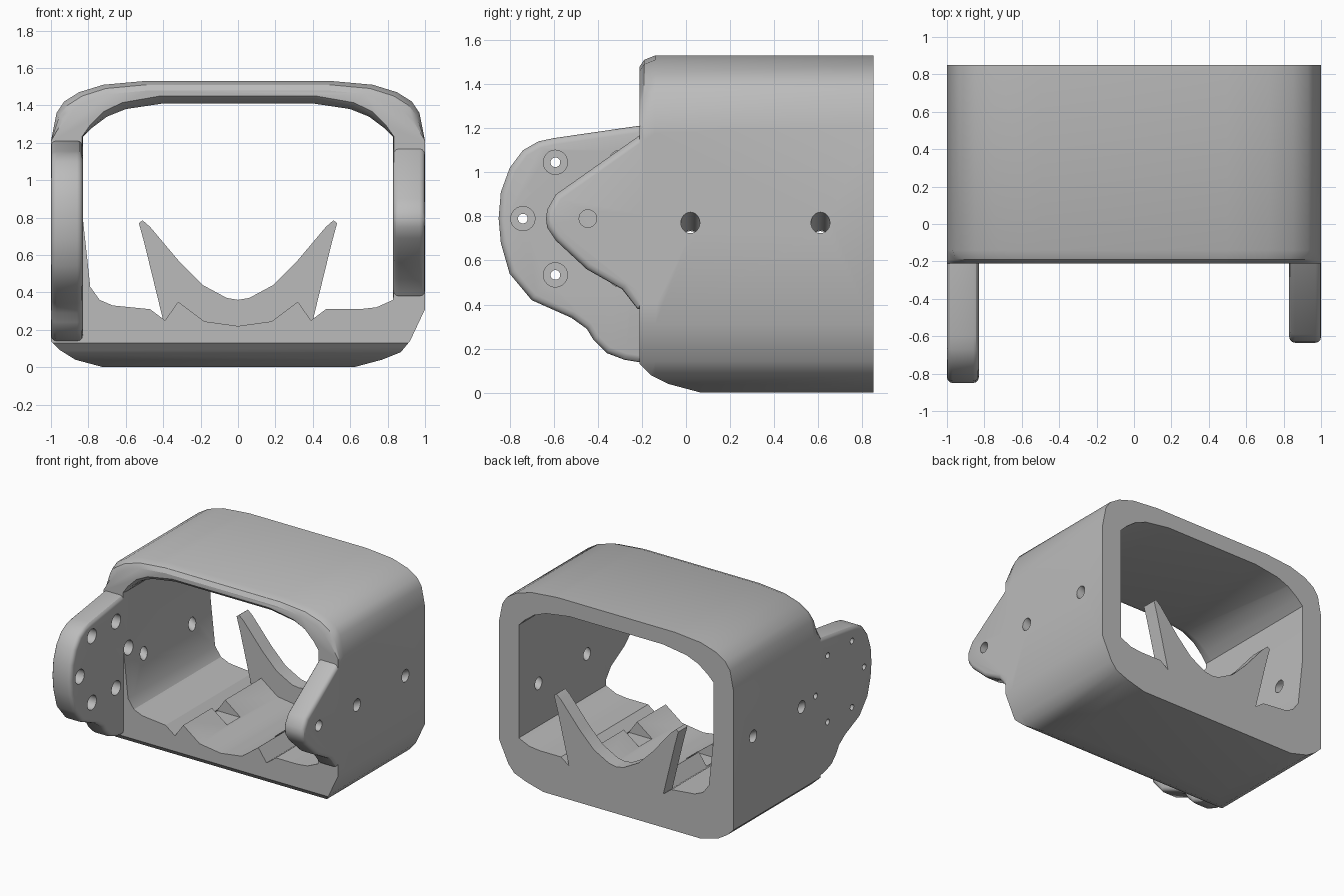
import bpy
import bmesh
import math
from mathutils import Vector

cube = bpy.data.objects.get("Cube")
if cube:
    bpy.data.objects.remove(cube, do_unlink=True)

grey = bpy.data.materials.new("satin_grey")
grey.use_nodes = True
COLOUR = (0.5, 0.5, 0.5, 1)
grey.diffuse_color = COLOUR
grey.node_tree.nodes["Principled BSDF"].inputs["Base Color"].default_value = COLOUR


def make(name, bm):
    bmesh.ops.recalc_face_normals(bm, faces=bm.faces[:])
    mesh = bpy.data.meshes.new(name)
    bm.to_mesh(mesh)
    bm.free()
    mesh.materials.append(grey)
    obj = bpy.data.objects.new(name, mesh)
    bpy.context.collection.objects.link(obj)
    return obj


def loft(name, rings):
    """Skin matching closed rings and cap both ends."""
    bm = bmesh.new()
    loops = [[bm.verts.new(p) for p in ring] for ring in rings]
    n = len(loops[0])
    for a, b in zip(loops, loops[1:]):
        for i in range(n):
            j = (i + 1) % n
            bm.faces.new((a[i], a[j], b[j], b[i]))
    bm.faces.new(loops[0])
    bm.faces.new(loops[-1][::-1])
    return make(name, bm)


def along_y(name, profile, sections):
    """Extrude an (x, z) profile; each section pulls the upper arch inward."""
    rings = []
    for y, inset in sections:
        ring = []
        for x, z in profile:
            w = min(1, max(0, (z - 1.21) / 0.2))
            ring.append((x * (1 - inset * w), y, z - inset * w))
        rings.append(ring)
    return loft(name, rings)


def along_x(name, profile, x0, x1):
    return loft(name, [[(x, y, z) for y, z in profile] for x in (x0, x1)])


def rod(name, start, end, radius):
    a, b = Vector(start), Vector(end)
    bm = bmesh.new()
    bmesh.ops.create_cone(bm, cap_ends=True, segments=24, radius1=radius,
                          radius2=radius, depth=(b - a).length)
    bm.transform((b - a).to_track_quat('Z', 'Y').to_matrix().to_4x4())
    bmesh.ops.translate(bm, verts=bm.verts[:], vec=(a + b) / 2)
    return make(name, bm)


def apply(obj, mod):
    bpy.context.view_layer.objects.active = obj
    bpy.ops.object.modifier_apply(modifier=mod.name)


def combine(obj, other, operation):
    mod = obj.modifiers.new("combine", 'BOOLEAN')
    mod.operation = operation
    mod.solver = 'EXACT'
    mod.object = other
    apply(obj, mod)
    bpy.data.objects.remove(other, do_unlink=True)


def round_edges(obj, width):
    mod = obj.modifiers.new("round", 'BEVEL')
    mod.width = width
    mod.segments = 3
    mod.limit_method = 'ANGLE'
    mod.angle_limit = math.radians(60)
    apply(obj, mod)


def mirrored(half):
    return half + [(-x, z) for x, z in reversed(half) if x]


# Outer shell with a rounded arch front
arch = [(1, 1.21), (0.97, 1.36), (0.93, 1.42), (0.85, 1.47), (0.72, 1.51), (0.5, 1.53)]
outer = [(-0.72, 0), (0.62, 0), (0.77, 0.04), (0.87, 0.08), (0.92, 0.14), (1, 0.31)]
outer += mirrored(arch) + [(-1, 0.14), (-0.95, 0.09), (-0.87, 0.04)]
shell = along_y("frame_shell", outer,
                [(-0.21, 0.05), (-0.19, 0.02), (-0.14, 0), (0.85, 0)])

# Sloping lower front
side = [(-0.3, 0.14), (-0.22, 0.14), (-0.16, 0.08), (-0.08, 0.04), (0.07, 0),
        (0.07, -0.2), (-0.3, -0.2)]
combine(shell, along_x("chin_cutter", side, -1.2, 1.2), 'DIFFERENCE')

# Tunnel opening, with a ridged floor
ceiling = [(0.83, 1.23), (0.78, 1.28), (0.7, 1.34), (0.6, 1.38), (0.4, 1.41)]
ridges = [(-0.47, 0.31), (-0.39, 0.25), (-0.32, 0.35), (-0.18, 0.245), (0, 0.22),
          (0.18, 0.245), (0.32, 0.35), (0.39, 0.25), (0.47, 0.31)]
inner = [(-0.83, 0.8), (-0.79, 0.43), (-0.74, 0.36), (-0.67, 0.33)] + ridges
inner += [(0.65, 0.31), (0.74, 0.32), (0.83, 0.36)] + mirrored(ceiling)
combine(shell, along_y("tunnel_cutter", inner,
                       [(-0.4, -0.04), (-0.21, -0.04), (-0.18, -0.012),
                        (-0.14, 0), (1, 0)]), 'DIFFERENCE')

# Gap in each floor ridge
for s in (-1, 1):
    gap = [(s * 0.19, 0.25), (s * 0.385, 0.25), (s * 0.385, 0.4), (s * 0.19, 0.4)]
    combine(shell, along_y("ridge_gap_cutter", gap, [(0.14, 0), (0.3, 0)]), 'DIFFERENCE')

# Two-pronged cradle at the back
prong = [(0.1, 0.15), (0.38, 0.15), (0.4, 0.25), (0.5, 0.66), (0.53, 0.77),
         (0.51, 0.785), (0.47, 0.75), (0.31, 0.56), (0.19, 0.44), (0.06, 0.37), (0, 0.36)]
combine(shell, along_y("cradle", mirrored(prong), [(0.74, 0), (0.85, 0)]), 'UNION')

# Large right-hand ear and small left-hand ear
large = [(-0.1, 0.14), (-0.22, 0.14), (-0.28, 0.15), (-0.36, 0.18), (-0.42, 0.24),
         (-0.45, 0.29), (-0.52, 0.34), (-0.7, 0.42), (-0.8, 0.54), (-0.84, 0.68),
         (-0.85, 0.79), (-0.84, 0.91), (-0.8, 1.02), (-0.74, 1.1), (-0.67, 1.14),
         (-0.6, 1.155), (-0.22, 1.21), (-0.1, 1.21)]
small = [(-0.1, 0.38), (-0.22, 0.38), (-0.29, 0.47), (-0.45, 0.56), (-0.59, 0.69),
         (-0.63, 0.75), (-0.635, 0.79), (-0.63, 0.83), (-0.59, 0.9), (-0.15, 1.21),
         (-0.1, 1.21)]
for name, profile, x0, x1 in (("large_ear", large, -1, -0.83),
                              ("small_ear", small, 0.83, 1)):
    ear = along_x(name, profile, x0, x1)
    round_edges(ear, 0.03)
    combine(shell, ear, 'UNION')

# Ring of counterbored screw holes in the large ear, one plain hole opposite
cy, cz = -0.445, 0.79
for k in range(6):
    a = k * math.pi / 3
    y, z = cy + 0.295 * math.cos(a), cz + 0.295 * math.sin(a)
    combine(shell, rod("counterbore", (-0.91, y, z), (-0.75, y, z), 0.055), 'DIFFERENCE')
    combine(shell, rod("screw_hole", (-1.1, y, z), (-0.75, y, z), 0.022), 'DIFFERENCE')
combine(shell, rod("axle_hole", (0.75, cy, cz), (1.1, cy, cz), 0.04), 'DIFFERENCE')

# Slanted holes through both side walls
for s in (-1, 1):
    for y in (0.02, 0.61):
        combine(shell, rod("side_hole", (s * 0.75, y, 0.65), (s * 1.1, y, 0.82), 0.043),
                'DIFFERENCE')

bpy.ops.object.select_all(action='DESELECT')
shell.select_set(True)
bpy.context.view_layer.objects.active = shell
bpy.ops.object.shade_smooth_by_angle(angle=math.radians(30))
